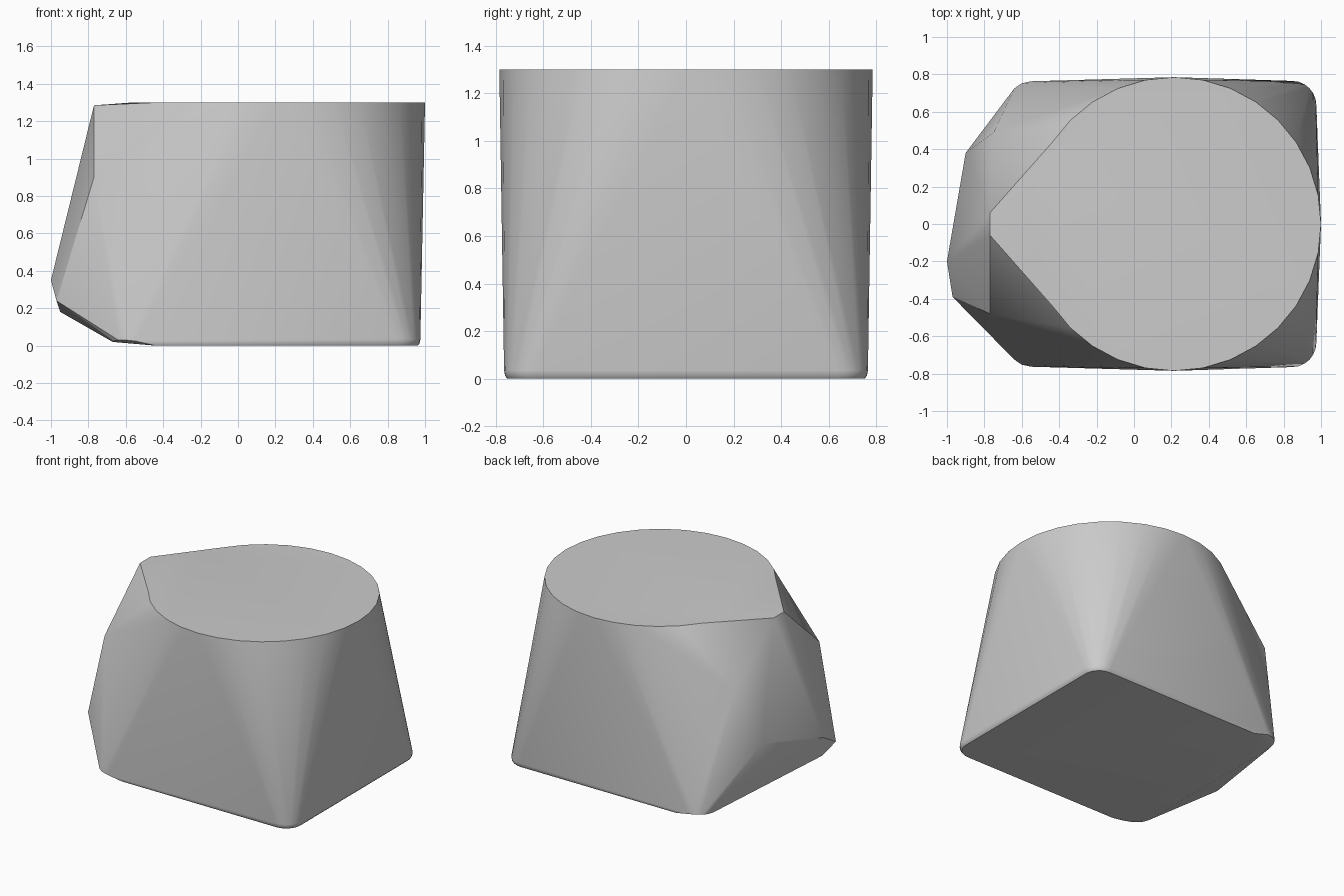
import bpy
import bmesh
from math import sin, cos, pi

cube = bpy.data.objects.get("Cube")
if cube:
    bpy.data.objects.remove(cube, do_unlink=True)


def arc(cx, cy, radius, start, end, steps, z):
    """Points along a horizontal arc."""
    angles = [start + (end - start) * i / steps for i in range(steps + 1)]
    return [(cx + radius * cos(a), cy + radius * sin(a), z) for a in angles]


def mirrored(points):
    """The points together with their copies across y = 0."""
    return points + [(x, -y, z) for x, y, z in points]


# Round top rim, with a short blunt spout on the -x side
points = arc(0.215, 0, 0.785, 0, 2 * pi * 31 / 32, 31, 1.3)
points += mirrored([(-0.77, 0.06, 1.285)])

# Rounded base corners on the +x side, with a softened bottom edge
for inset, z in ((0.014, 0), (0.004, 0.012), (0, 0.035)):
    points += mirrored(arc(0.845, 0.635, 0.13 - inset, 0, pi / 2, 6, z))

# Base corners on the -x side, lifting slightly off the ground
points += mirrored([(-0.44, 0.75, 0), (-0.55, 0.763, 0.025), (-0.6, 0.752, 0.03),
                    (-0.64, 0.725, 0.03), (-0.66, 0.69, 0.025), (-0.67, 0.64, 0.02)])

# Faceted nose below the spout
points += [(-1, -0.2, 0.35), (-0.97, -0.39, 0.24), (-0.95, -0.25, 0.18),
           (-0.9, 0.38, 0.5), (-0.77, -0.48, 0.9), (-0.75, 0.49, 0.9)]

# Wrap all the outlines in one convex shell
bm = bmesh.new()
for p in points:
    bm.verts.new(p)
hull = bmesh.ops.convex_hull(bm, input=bm.verts[:])
loose = [v for v in bm.verts if not v.link_faces]
bmesh.ops.delete(bm, geom=loose, context='VERTS')
bmesh.ops.dissolve_limit(bm, angle_limit=0.005, verts=bm.verts[:], edges=bm.edges[:])
bmesh.ops.recalc_face_normals(bm, faces=bm.faces[:])
mesh = bpy.data.meshes.new("tapered_shell")
bm.to_mesh(mesh)
bm.free()
shell = bpy.data.objects.new("tapered_shell", mesh)
bpy.context.collection.objects.link(shell)

# Plain grey finish
grey = bpy.data.materials.new("light_grey")
grey.use_nodes = True
colour = (0.6, 0.6, 0.6, 1)
grey.diffuse_color = colour
grey.node_tree.nodes["Principled BSDF"].inputs["Base Color"].default_value = colour
mesh.materials.append(grey)

# Smooth shading with crisp rims
bpy.ops.object.select_all(action='DESELECT')
shell.select_set(True)
bpy.context.view_layer.objects.active = shell
bpy.ops.object.shade_smooth_by_angle(angle=pi / 6)
